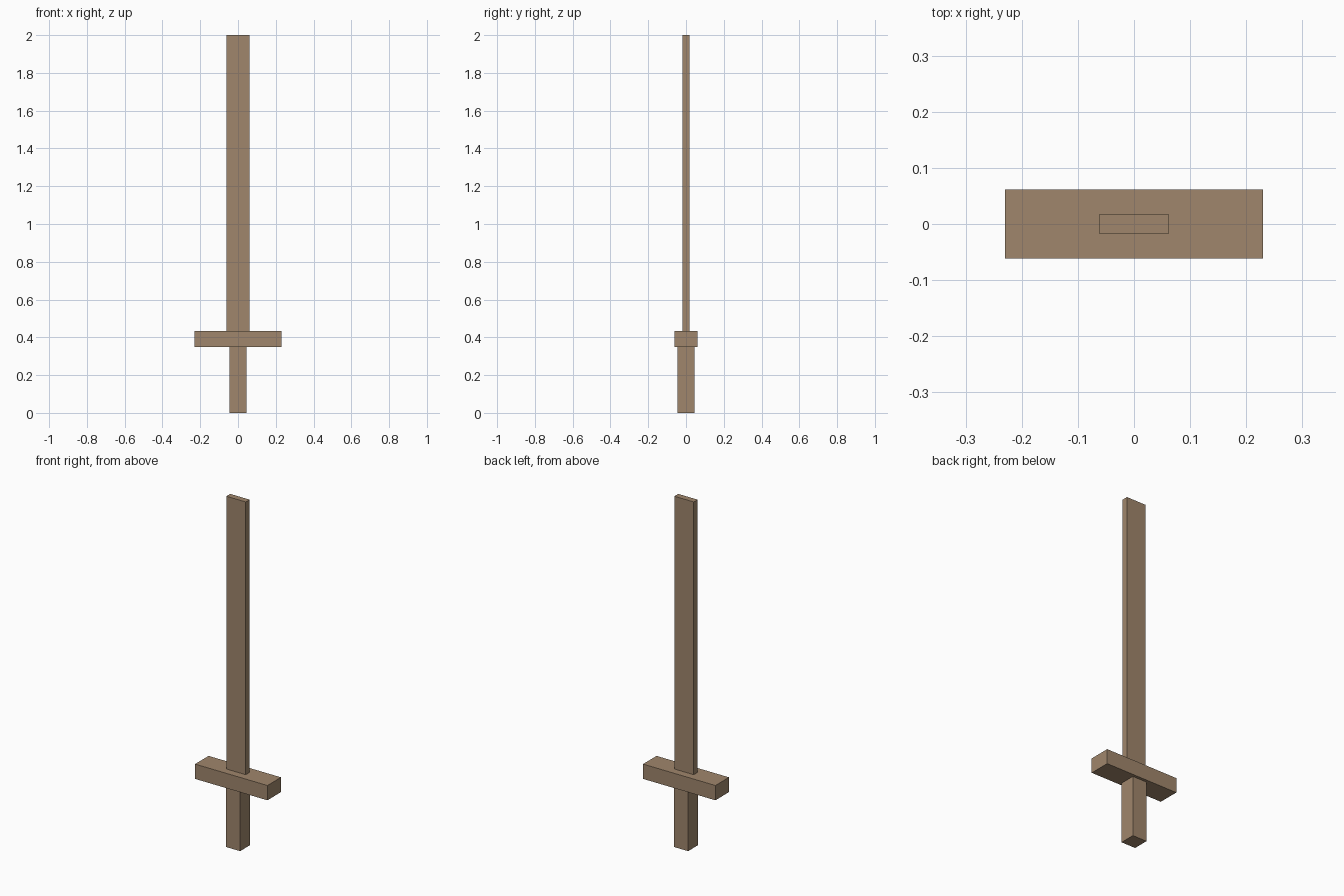
import bpy
import bmesh
from mathutils import Matrix, Vector

if "Cube" in bpy.data.objects:
    bpy.data.objects.remove(bpy.data.objects["Cube"])

wood = bpy.data.materials.new("wood")
wood.diffuse_color = (0.35, 0.24, 0.15, 1.0)
wood.use_nodes = True
wood.node_tree.nodes["Principled BSDF"].inputs["Base Color"].default_value = wood.diffuse_color


def box(name, width, depth, z0, z1):
    """Box centred on the z axis, spanning z0 to z1."""
    bm = bmesh.new()
    transform = (Matrix.Translation((0, 0, (z0 + z1) / 2))
                 @ Matrix.Diagonal(Vector((width, depth, z1 - z0, 1))))
    bmesh.ops.create_cube(bm, size=1, matrix=transform)
    mesh = bpy.data.meshes.new(name)
    bm.to_mesh(mesh)
    bm.free()
    mesh.materials.append(wood)
    obj = bpy.data.objects.new(name, mesh)
    bpy.context.collection.objects.link(obj)
    return obj


GUARD_BOTTOM, GUARD_TOP = 0.348, 0.433

# Square grip, wide crossguard, thin flat blade
box("grip", 0.09, 0.09, 0, GUARD_BOTTOM)
box("crossguard", 0.46, 0.123, GUARD_BOTTOM, GUARD_TOP)
box("blade", 0.123, 0.035, GUARD_TOP, 2.0)
